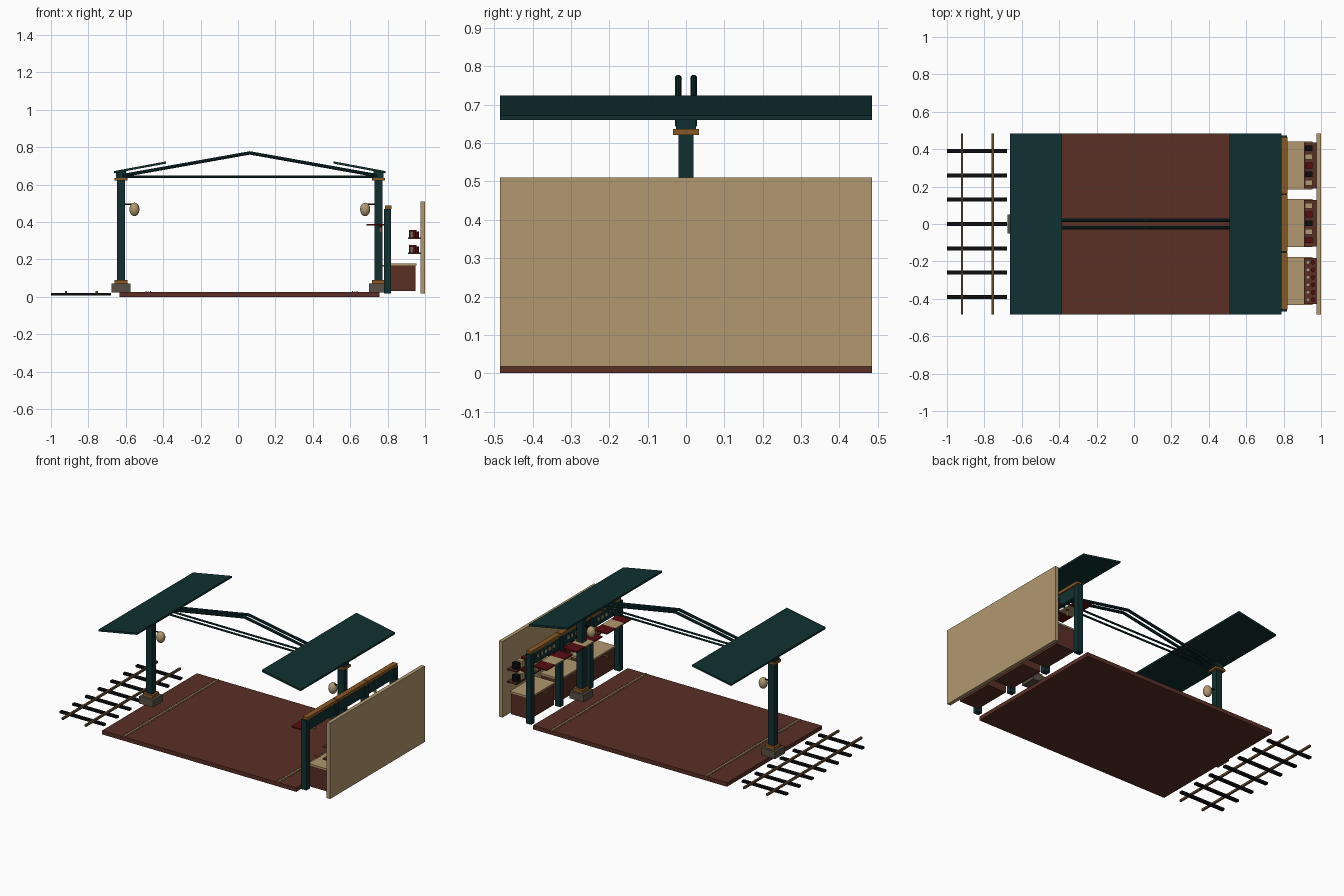
import bpy, math
from mathutils import Vector

if "Cube" in bpy.data.objects:
    bpy.data.objects.remove(bpy.data.objects["Cube"])

def mat(name, c):
    m = bpy.data.materials.new(name)
    m.diffuse_color = (*c, 1)
    m.use_nodes = True
    m.node_tree.nodes["Principled BSDF"].inputs["Base Color"].default_value = m.diffuse_color
    return m

GREEN = mat("dark green", (0.005, 0.030, 0.030))
BROWN = mat("red brown", (0.100, 0.029, 0.018))
CREAM = mat("cream", (0.440, 0.315, 0.160))
BRASS = mat("brass", (0.250, 0.100, 0.018))
BLACK = mat("black", (0.004, 0.004, 0.005))
RED = mat("dark red", (0.095, 0.004, 0.006))
STONE = mat("stone", (0.100, 0.080, 0.058))
RAIL = mat("rusty rail", (0.130, 0.075, 0.030))

def finish(o, name, m):
    o.name = name
    o.data.materials.append(m)
    return o

def box(name, m, x0, x1, y0, y1, z0, z1):
    bpy.ops.mesh.primitive_cube_add(size=1, location=((x0+x1)/2, (y0+y1)/2, (z0+z1)/2))
    o = bpy.context.object
    o.scale = (x1-x0, y1-y0, z1-z0)
    return finish(o, name, m)

def rod(name, m, a, b, r, n=10):
    a, b = Vector(a), Vector(b)
    d = b - a
    bpy.ops.mesh.primitive_cylinder_add(vertices=n, radius=r, depth=d.length, location=(a+b)/2)
    o = bpy.context.object
    o.rotation_euler = d.to_track_quat('Z', 'Y').to_euler()
    bpy.ops.object.shade_smooth_by_angle()
    return finish(o, name, m)

def extrude_y(name, m, pts, y0, y1):
    n = len(pts)
    vs = [(x, y0, z) for x, z in pts] + [(x, y1, z) for x, z in pts]
    fs = [tuple(range(n)), tuple(range(2*n-1, n-1, -1))]
    fs += [(i, i+n, (i+1) % n + n, (i+1) % n) for i in range(n)]
    me = bpy.data.meshes.new(name)
    me.from_pydata(vs, [], fs)
    o = bpy.data.objects.new(name, me)
    bpy.context.collection.objects.link(o)
    return finish(o, name, m)

L = 0.485

# platform with yellowish safety lines
box("platform", BROWN, -0.634, 0.757, -L, L, 0, 0.026)
for x in (-0.48, 0.625):
    box("safety_line", CREAM, x-0.004, x+0.004, -L, L, 0.026, 0.029)
    for s in (-1, 1):
        for i in range(32):
            y = -0.465 + i*0.03
            box("tactile_bump", CREAM, x+s*0.012-0.003, x+s*0.012+0.003, y-0.004, y+0.004, 0.026, 0.031)

# railway track
for i in range(-3, 4):
    box("sleeper", BLACK, -1.0, -0.68, i*0.13-0.011, i*0.13+0.011, 0.008, 0.021)
for x in (-0.92, -0.755):
    box("rail", RAIL, x-0.006, x+0.006, -L, L, 0.018, 0.031)

# columns, canopies and lamps, mirrored about the roof centre
CX = 0.063
for s in (-1, 1):
    c = CX + s*0.688
    def part(name, m, w, d, z0, z1):
        box(name, m, c-w, c+w, -d, d, z0, z1)
    part("column_base", STONE, 0.05, 0.05, 0.024, 0.07)
    part("base_collar", BRASS, 0.034, 0.034, 0.07, 0.09)
    part("column", GREEN, 0.022, 0.02, 0.09, 0.622)
    part("top_collar", BRASS, 0.034, 0.034, 0.621, 0.636)
    part("capital", GREEN, 0.027, 0.026, 0.636, 0.672)
    pts = [(CX+s*0.725, 0.660), (CX+s*0.447, 0.712), (CX+s*0.447, 0.724), (CX+s*0.725, 0.672)]
    extrude_y("canopy", GREEN, pts, -L, L)
    lx = CX + s*0.617
    rod("lamp_arm", BLACK, (c-s*0.02, 0, 0.495), (lx, 0, 0.495), 0.004, 8)
    bpy.ops.mesh.primitive_uv_sphere_add(segments=20, ring_count=12, radius=1, location=(lx, 0, 0.467))
    bpy.context.object.scale = (0.027, 0.027, 0.036)
    bpy.ops.object.shade_smooth()
    finish(bpy.context.object, "lamp_globe", CREAM)
    # truss rafters and tie rods
    for y in (-0.02, 0.02):
        rod("rafter", GREEN, (CX+s*0.68, y, 0.648), (CX, y, 0.769), 0.009)
for y in (-0.02, 0.02):
    rod("tie_rod", GREEN, (CX-0.68, y, 0.642), (CX+0.68, y, 0.642), 0.006)
    bpy.ops.mesh.primitive_uv_sphere_add(segments=12, ring_count=8, radius=0.009, location=(CX, y, 0.769))
    finish(bpy.context.object, "ridge_joint", GREEN)

# back wall
box("back_wall", CREAM, 0.976, 1.0, -L, L, 0.018, 0.51)

# kiosk posts
for y in (-0.45, -0.15, 0.157, 0.455):
    box("kiosk_post", GREEN, 0.78, 0.818, y-0.017, y+0.017, 0.018, 0.47)

# three kiosks
for k, yc in enumerate((-0.305, 0.005, 0.313)):
    box("kiosk_header", GREEN, 0.787, 0.812, yc-0.15, yc+0.15, 0.395, 0.47)
    box("header_cap", BRASS, 0.785, 0.82, yc-0.152, yc+0.152, 0.468, 0.487)
    for j in range(5):
        y = yc + (j-2)*0.04
        box("header_stud", CREAM, 0.784, 0.788, y-0.009, y+0.009, 0.425, 0.445)
    box("counter", BROWN, 0.815, 0.95, yc-0.125, yc+0.125, 0.03, 0.168)
    box("counter_top", CREAM, 0.808, 0.955, yc-0.128, yc+0.128, 0.167, 0.178)
    box("counter_rail", BRASS, 0.768, 0.81, yc-0.006, yc+0.006, 0.163, 0.171)
    # striped awning
    for j in range(3):
        y = yc - 0.132 + j*0.088
        box("awning_stripe", CREAM if j == 1 else RED, 0.688, 0.785, y, y+0.088, 0.381, 0.389)
    rod("hanging_lantern", CREAM, (0.763, yc, 0.343), (0.763, yc, 0.37), 0.009)
    rod("lantern_cap", RED, (0.763, yc, 0.37), (0.763, yc, 0.382), 0.006, 8)
    # shelves with goods
    for z in (0.228, 0.308):
        box("shelf", BROWN, 0.908, 0.977, yc-0.124, yc+0.124, z, z+0.008)
        z += 0.008
        if k == 0:
            for j in range(6):
                y = yc - 0.1 + j*0.04
                rod("cream_cup", CREAM, (0.93, y, z), (0.93, y, z+0.034), 0.011)
                rod("red_cup", RED, (0.957, y, z), (0.957, y, z+0.034), 0.012)
        else:
            for j in range(5):
                y = yc - 0.092 + j*0.046
                m = (BLACK, RED, CREAM)[(j + k) % 3]
                box("boxed_goods", m, 0.915, 0.955, y-0.015, y+0.015, z, z+0.04)
